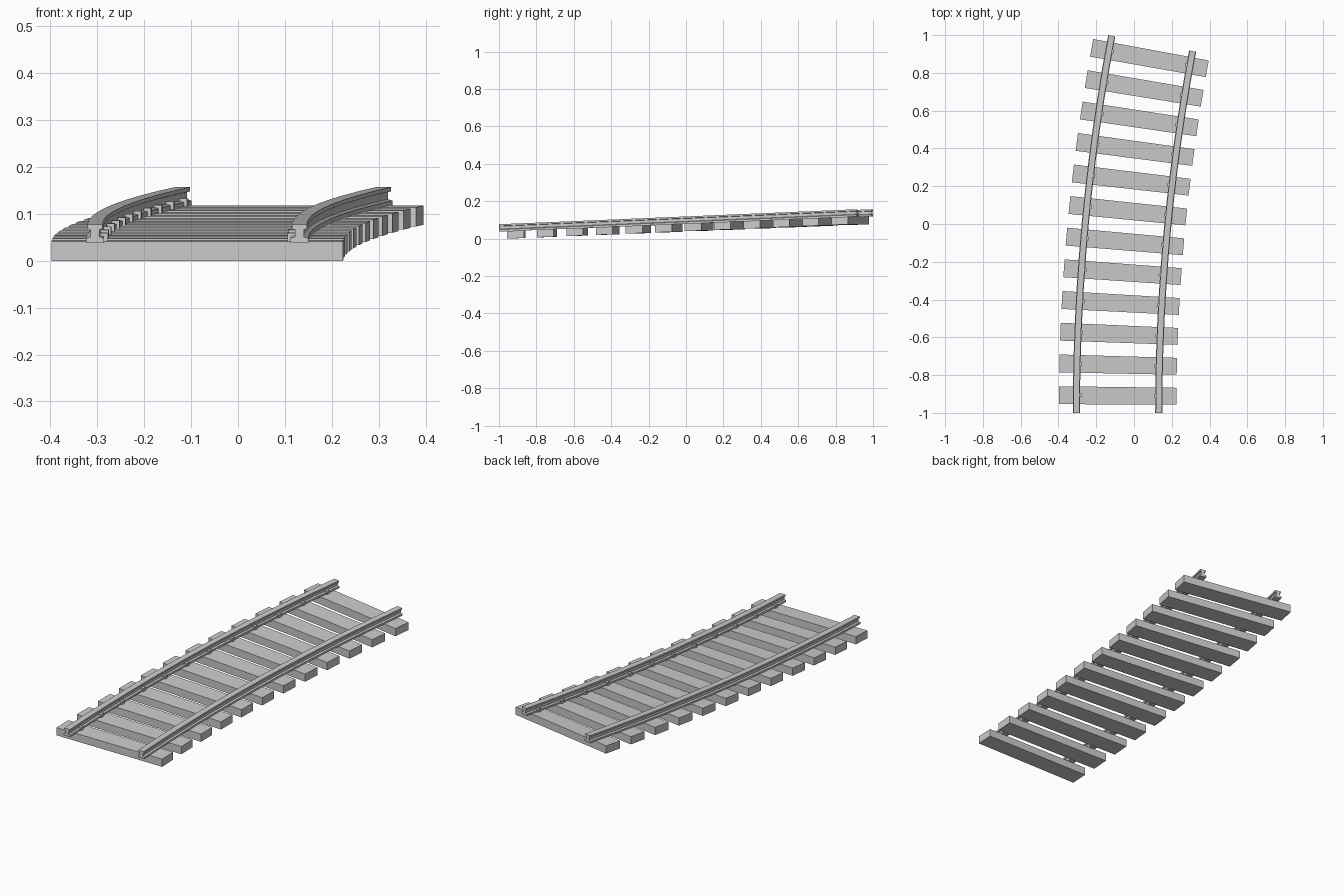
import bpy, bmesh, math

if "Cube" in bpy.data.objects:
    bpy.data.objects.remove(bpy.data.objects["Cube"])

R, LENGTH, START_X = 10.53, 1.967, -0.087   # curve radius, track length, start of centreline
SLOPE, GAUGE, COUNT = 0.0407, 0.218, 12     # climb, half gauge, sleepers


def place(s, u, h):
    """Track coordinates (along, across, height) to world position."""
    a = s / R
    return (START_X + R * (1 - math.cos(a)) + u * math.cos(a),
            -1 + R * math.sin(a) - u * math.sin(a),
            h + SLOPE * (s - 0.045))


def sweep(name, profile, stations):
    """Sweep a closed (across, height) profile along the track."""
    bm = bmesh.new()
    rings = [[bm.verts.new(place(s, u, h)) for u, h in profile] for s in stations]
    n = len(profile)
    for a, b in zip(rings, rings[1:]):
        for i in range(n):
            j = (i + 1) % n
            bm.faces.new((a[i], a[j], b[j], b[i]))
    bm.faces.new(rings[0][::-1])
    bm.faces.new(rings[-1])
    bmesh.ops.recalc_face_normals(bm, faces=bm.faces)
    mesh = bpy.data.meshes.new(name)
    bm.to_mesh(mesh)
    bm.free()
    obj = bpy.data.objects.new(name, mesh)
    bpy.context.collection.objects.link(obj)
    return obj


def rect(u0, u1, h0, h1):
    return [(u0, h0), (u1, h0), (u1, h1), (u0, h1)]


# Rails: I-shaped section, foot, web and head
half = [(0.019, 0.040), (0.019, 0.050), (0.0095, 0.053), (0.0095, 0.068),
        (0.016, 0.070), (0.016, 0.079)]
section = half + [(-u, h) for u, h in reversed(half)]
stations = [LENGTH * i / COUNT for i in range(COUNT + 1)]
for side, label in ((-1, "left"), (1, "right")):
    sweep(f"rail_{label}", [(u + side * GAUGE, h) for u, h in section], stations)

# Sleepers, each with a spike on the inner side of both rails
for i in range(COUNT):
    s = 0.091 + 0.1633 * i
    sweep(f"sleeper_{i + 1}", rect(-0.311, 0.311, 0, 0.041), (s - 0.046, s + 0.046))
    for side, label in ((-1, "left"), (1, "right")):
        inner, outer = side * (GAUGE - 0.026), side * (GAUGE - 0.006)
        sweep(f"spike_{label}_{i + 1}", rect(inner, outer, 0.036, 0.058),
              (s - 0.009, s + 0.009))
